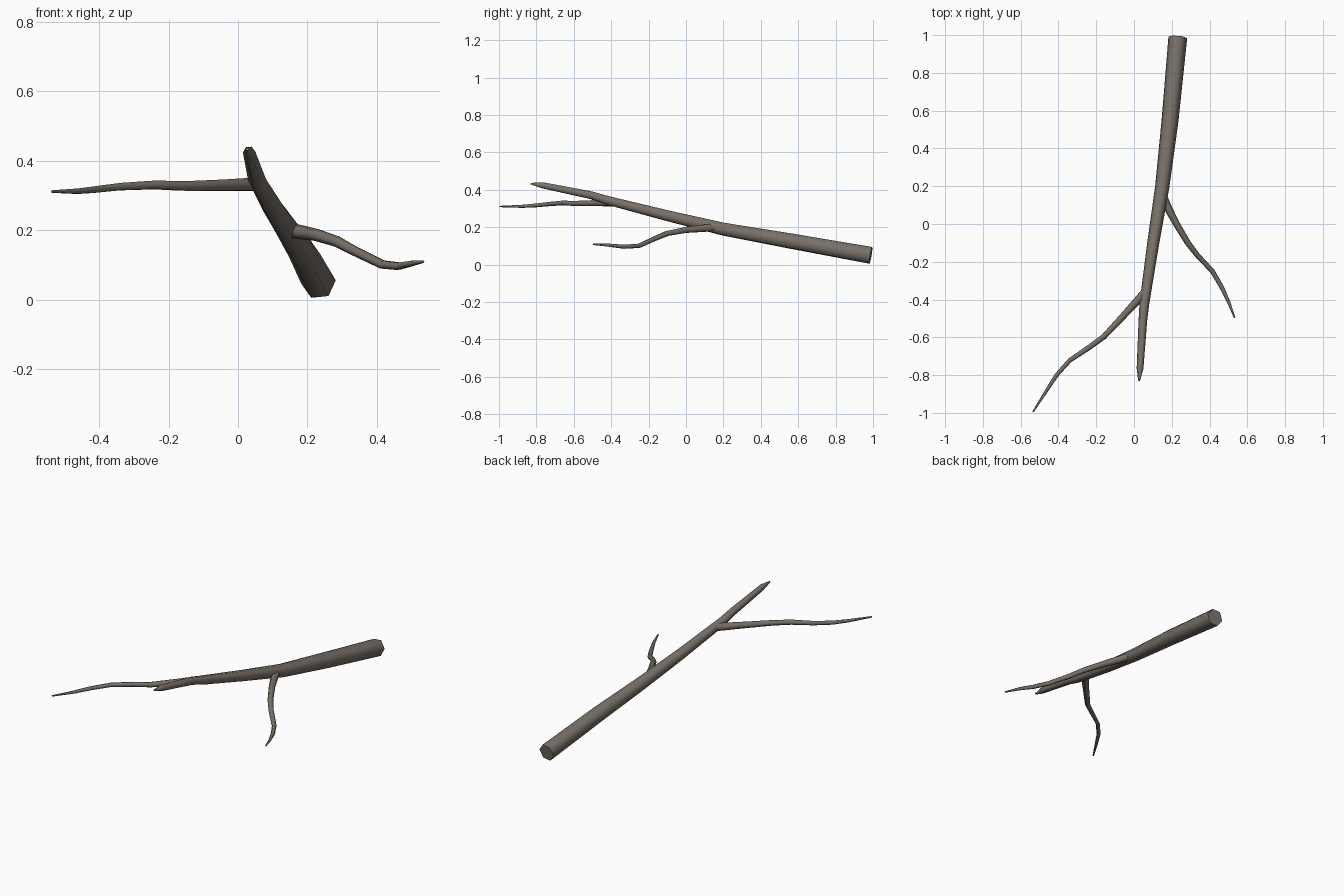
import bpy, bmesh, math
from mathutils import Vector

if "Cube" in bpy.data.objects:
    bpy.data.objects.remove(bpy.data.objects["Cube"])

bark = bpy.data.materials.new("grey brown bark")
bark.diffuse_color = (0.19, 0.165, 0.14, 1)
bark.use_nodes = True
bark.node_tree.nodes["Principled BSDF"].inputs["Base Color"].default_value = bark.diffuse_color


def limb(name, pts, sides=6, twist=6):
    """Tapered tube through (x, y, z, radius) points, smooth sides, flat caps."""
    bm = bmesh.new()
    path = [Vector(p[:3]) for p in pts]
    rings = []
    for i, c in enumerate(path):
        d = (path[min(i + 1, len(path) - 1)] - path[max(i - 1, 0)]).normalized()
        side = d.cross(Vector((0, 0, 1))).normalized()
        if side.x < 0:
            side = -side
        up = side.cross(d)
        if up.z < 0:
            up = -up
        ring = []
        for k in range(sides):
            a = math.radians(twist) + 2 * math.pi * k / sides
            ring.append(bm.verts.new(c + pts[i][3] * (side * math.cos(a) + up * math.sin(a))))
        rings.append(ring)
    for a, b in zip(rings, rings[1:]):
        for k in range(sides):
            n = (k + 1) % sides
            bm.faces.new((a[k], a[n], b[n], b[k])).smooth = True
    caps = [bm.faces.new(rings[0]), bm.faces.new(rings[-1])]
    bmesh.ops.recalc_face_normals(bm, faces=bm.faces)
    # keep the sawn ends crisp
    for f in caps:
        for e in f.edges:
            e.smooth = False
    me = bpy.data.meshes.new(name)
    bm.to_mesh(me)
    bm.free()
    me.materials.append(bark)
    ob = bpy.data.objects.new(name, me)
    bpy.context.collection.objects.link(ob)
    return ob


# Main stem, thick butt at the back to a blunt tip at the front
limb("main_stem", [
    (0.232, 0.988, 0.050, 0.050),
    (0.191, 0.55, 0.128, 0.045),
    (0.150, 0.20, 0.190, 0.038),
    (0.102, -0.10, 0.262, 0.032),
    (0.055, -0.42, 0.344, 0.026),
    (0.047, -0.51, 0.372, 0.023),
    (0.032, -0.765, 0.424, 0.018),
    (0.027, -0.83, 0.433, 0.005),
])

# Left twig
limb("left_twig", [
    (0.055, -0.365, 0.332, 0.022),
    (-0.05, -0.48, 0.329, 0.018),
    (-0.16, -0.597, 0.327, 0.015),
    (-0.24, -0.655, 0.330, 0.014),
    (-0.34, -0.722, 0.325, 0.012),
    (-0.41, -0.80, 0.317, 0.011),
    (-0.46, -0.878, 0.312, 0.009),
    (-0.535, -0.995, 0.311, 0.004),
])

# Right twig
limb("right_twig", [
    (0.156, 0.14, 0.198, 0.022),
    (0.185, 0.075, 0.193, 0.021),
    (0.225, 0.0, 0.186, 0.018),
    (0.285, -0.10, 0.167, 0.016),
    (0.335, -0.165, 0.140, 0.014),
    (0.415, -0.25, 0.101, 0.013),
    (0.462, -0.33, 0.096, 0.012),
    (0.50, -0.41, 0.104, 0.009),
    (0.533, -0.497, 0.109, 0.004),
])
